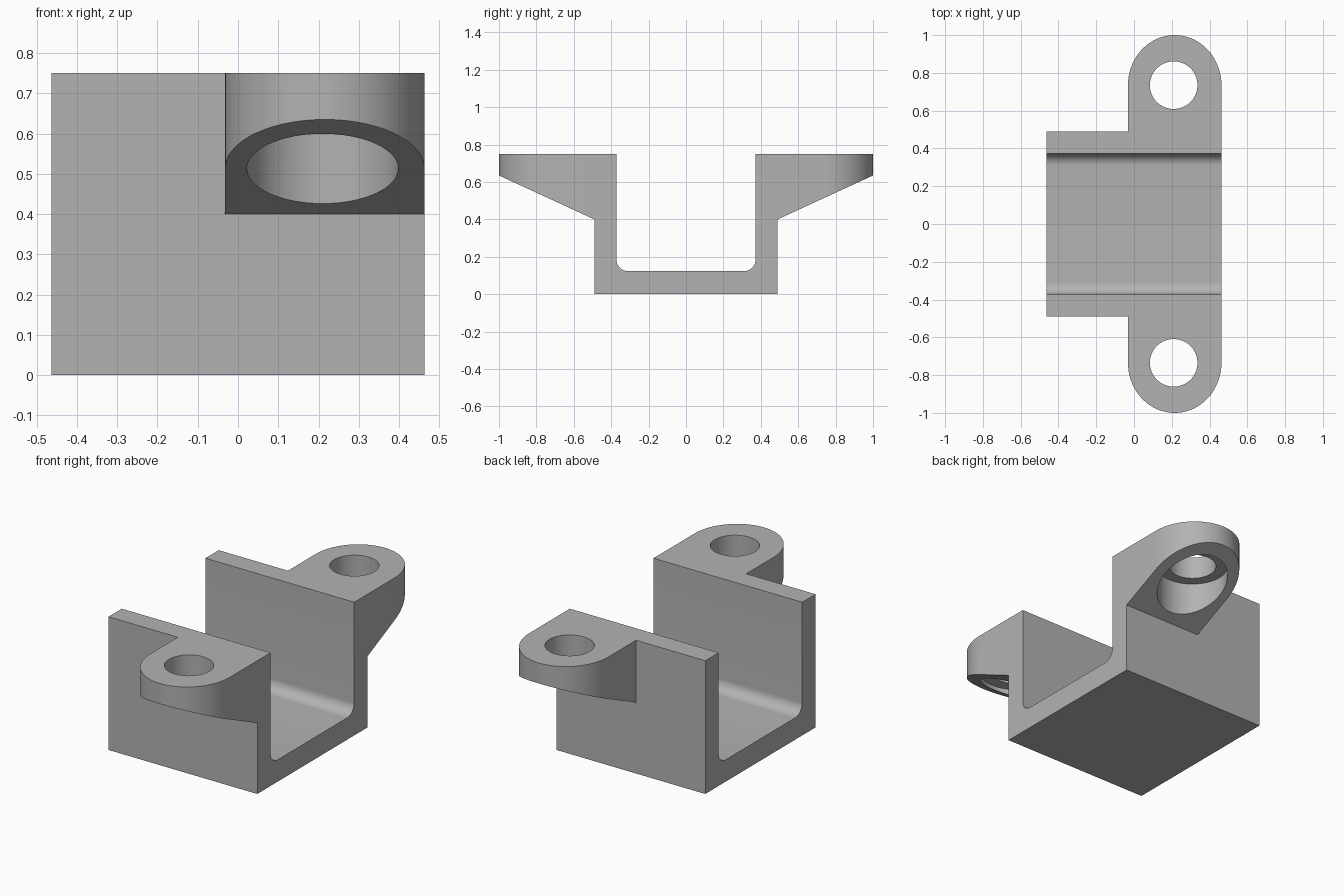
import bpy, bmesh
from math import sin, cos, pi

if "Cube" in bpy.data.objects:
    bpy.data.objects.remove(bpy.data.objects["Cube"], do_unlink=True)

X = 0.463                    # half length of the channel
WALL, INNER = 0.49, 0.372    # outer and inner half widths
TOP, FLOOR, FILLET = 0.75, 0.123, 0.0625
HOLE_X, HOLE_Y = 0.21, 0.735
LUG_LEFT, LUG_TIP = -0.032, 1.0
SLOPE = 0.461                # rise of the underside of each lug

grey = bpy.data.materials.new("plain_grey")
grey.use_nodes = True
colour = (0.45, 0.45, 0.45, 1)
grey.diffuse_color = colour
grey.node_tree.nodes["Principled BSDF"].inputs["Base Color"].default_value = colour


def prism(name, outline, offset):
    """Extrude a closed outline of 3D points by an offset."""
    bm = bmesh.new()
    face = bm.faces.new([bm.verts.new(p) for p in outline])
    grown = bmesh.ops.extrude_face_region(bm, geom=[face])["geom"]
    verts = [g for g in grown if isinstance(g, bmesh.types.BMVert)]
    bmesh.ops.translate(bm, verts=verts, vec=offset)
    bmesh.ops.recalc_face_normals(bm, faces=bm.faces)
    mesh = bpy.data.meshes.new(name)
    bm.to_mesh(mesh)
    bm.free()
    mesh.materials.append(grey)
    obj = bpy.data.objects.new(name, mesh)
    bpy.context.collection.objects.link(obj)
    return obj


def arc(cx, cy, rx, ry, start, end, steps):
    angles = [start + (end - start) * i / steps for i in range(steps + 1)]
    return [(cx + rx * cos(a), cy + ry * sin(a)) for a in angles]


def combine(target, tool, operation):
    """Apply a boolean and remove the tool."""
    mod = target.modifiers.new(operation.lower(), 'BOOLEAN')
    mod.operation, mod.object, mod.solver = operation, tool, 'EXACT'
    bpy.context.view_layer.objects.active = target
    bpy.ops.object.modifier_apply(modifier=mod.name)
    bpy.data.objects.remove(tool, do_unlink=True)


def cylinder(name, side, radius, low, high):
    ring = arc(HOLE_X, side * HOLE_Y, radius, radius, 0, 2 * pi, 64)[:-1]
    return prism(name, [(x, y, low) for x, y in ring], (0, 0, high - low))


def make_lug(side):
    """Round-ended lug with a sloping underside and a counterbored hole."""
    mid, half = (X + LUG_LEFT) / 2, (X - LUG_LEFT) / 2
    root = WALL - 0.06
    plan = [(X, root)] + arc(mid, HOLE_Y, half, LUG_TIP - HOLE_Y, 0, pi, 48) + [(LUG_LEFT, root)]
    lug = prism("lug", [(x, side * y, TOP) for x, y in plan], (0, 0, -0.3))
    for v in lug.data.vertices:
        if v.co.z < TOP - 0.1:
            v.co.z = 0.4 + SLOPE * (abs(v.co.y) - WALL)
    combine(lug, cylinder("bolt_hole", side, 0.126, 0.2, 1), 'DIFFERENCE')
    combine(lug, cylinder("counterbore", side, 0.188, 0.2, TOP - 0.127), 'DIFFERENCE')
    return lug


# U-shaped channel with filleted inner corners
c = INNER - FILLET
right = arc(c, FLOOR + FILLET, FILLET, FILLET, 0, -pi / 2, 10)
left = [(-y, z) for y, z in reversed(right)]
profile = ([(-WALL, 0), (WALL, 0), (WALL, TOP), (INNER, TOP)] + right + left
           + [(-INNER, TOP), (-WALL, TOP)])
bracket = prism("channel_bracket", [(-X, y, z) for y, z in profile], (2 * X, 0, 0))

# Mounting lugs at the front and back
for side in (-1, 1):
    combine(bracket, make_lug(side), 'UNION')

bpy.ops.object.select_all(action='DESELECT')
bracket.select_set(True)
bpy.context.view_layer.objects.active = bracket
bpy.ops.object.shade_smooth_by_angle(angle=pi / 6)
